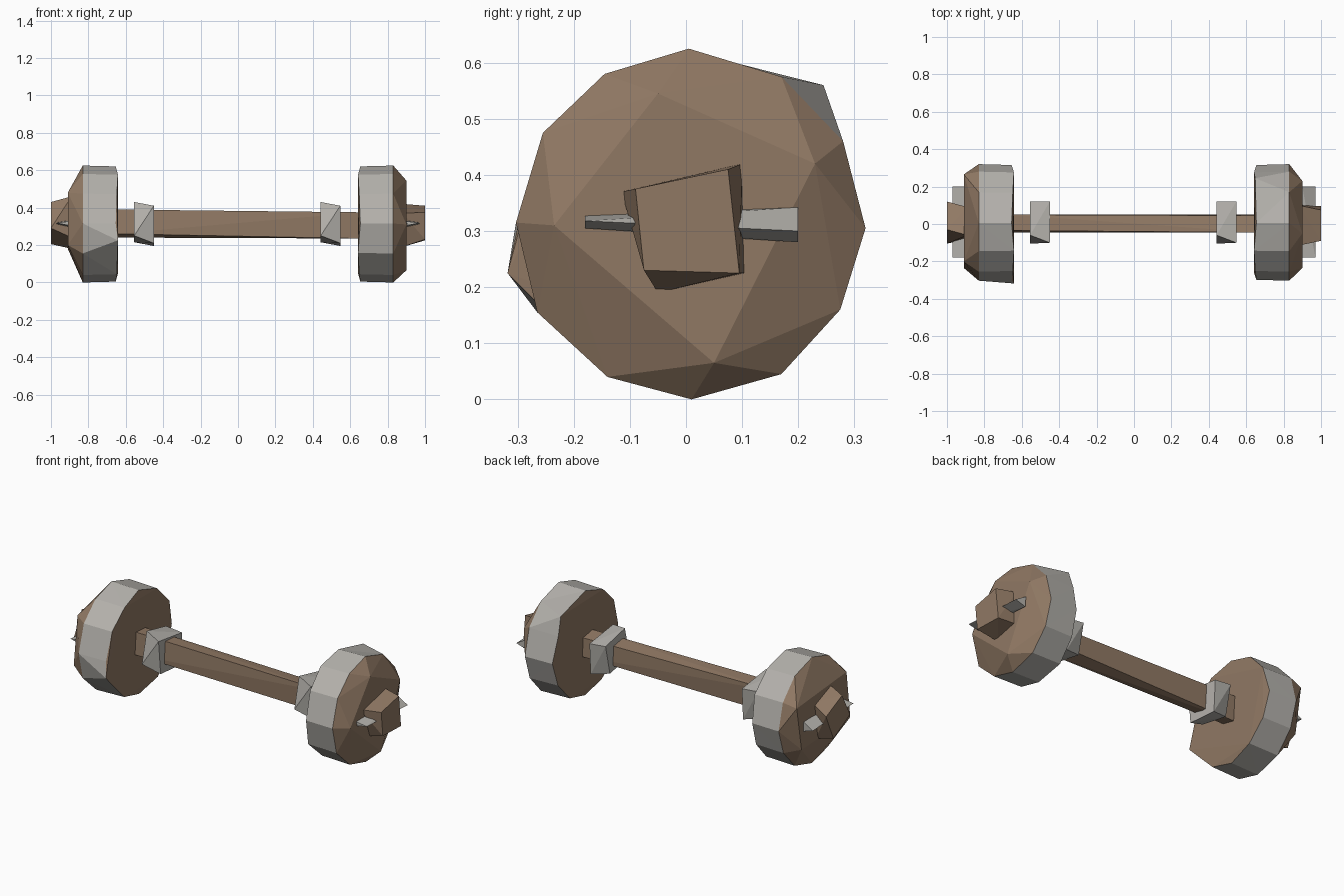
import bpy, bmesh

if "Cube" in bpy.data.objects:
    bpy.data.objects.remove(bpy.data.objects["Cube"])


def material(name, rgb):
    m = bpy.data.materials.new(name)
    m.diffuse_color = (*rgb, 1)
    m.use_nodes = True
    m.node_tree.nodes["Principled BSDF"].inputs["Base Color"].default_value = m.diffuse_color
    return m


brown = material("brown_wood", (0.28, 0.19, 0.127))
stone = material("warm_grey", (0.46, 0.445, 0.415))


def finish(name, bm, mat):
    me = bpy.data.meshes.new(name)
    bm.to_mesh(me)
    bm.free()
    me.materials.append(mat)
    bpy.context.collection.objects.link(bpy.data.objects.new(name, me))


def ring(x, yz):
    return [(x, y, z) for y, z in yz]


def hull(name, points, mat):
    bm = bmesh.new()
    verts = [bm.verts.new(p) for p in points]
    res = bmesh.ops.convex_hull(bm, input=verts)
    junk = {v for v in res["geom_interior"] + res["geom_unused"]
            if isinstance(v, bmesh.types.BMVert)}
    bmesh.ops.delete(bm, geom=list(junk), context='VERTS')
    bmesh.ops.recalc_face_normals(bm, faces=bm.faces[:])
    finish(name, bm, mat)


# Uneven twelve-sided wheel outline (y, z)
RIM = [(0.005, 0.625), (-0.145, 0.58), (-0.255, 0.475), (-0.303, 0.315),
       (-0.265, 0.155), (-0.14, 0.04), (0.01, 0.0), (0.17, 0.045),
       (0.275, 0.16), (0.32, 0.305), (0.28, 0.46), (0.17, 0.575)]


def wheel(side, s, cap_x, cap, moved):
    outer = ring(s * 0.83, RIM)
    inner_yz = [(y * 0.985, 0.31 + (z - 0.31) * 0.985) for y, z in RIM]
    for i, p in moved.items():
        inner_yz[i] = p
    # Inner edge wobbles a little along the axle
    inner = [(s * (0.648 + (0.006, -0.006, 0.0)[i % 3]), y, z)
             for i, (y, z) in enumerate(inner_yz)]
    # Stone tread band, split into triangles
    bm = bmesh.new()
    a = [bm.verts.new(p) for p in outer]
    b = [bm.verts.new(p) for p in inner]
    for i in range(12):
        j = (i + 1) % 12
        bm.faces.new((a[i], a[j], b[j]))
        bm.faces.new((a[i], b[j], b[i]))
    bmesh.ops.recalc_face_normals(bm, faces=bm.faces[:])
    if sum(f.normal.z * (f.calc_center_median().z - 0.31) for f in bm.faces) < 0:
        bmesh.ops.reverse_faces(bm, faces=bm.faces[:])
    finish(side + "_tyre", bm, stone)
    # Wooden tapered outer cap
    hull(side + "_wheel_cap", outer + ring(cap_x, cap), brown)
    # Thin wooden inner disc
    hull(side + "_wheel_inner_disc",
         inner + ring(s * 0.66, [(y * 0.97, 0.31 + (z - 0.31) * 0.97)
                                 for y, z in inner_yz]), brown)


wheel("right", 1, 0.90, [(-0.05, 0.545), (0.23, 0.42), (0.05, 0.065), (-0.235, 0.31)],
      {11: (0.245, 0.56)})
wheel("left", -1, -0.91, [(0.265, 0.44), (-0.2, 0.48), (-0.235, 0.2), (0.22, 0.18)],
      {4: (-0.318, 0.225)})

# Twisted axle beam
hull("axle",
     ring(-0.66, [(-0.045, 0.26), (0.04, 0.24), (0.05, 0.385), (-0.035, 0.39)]) +
     ring(0.66, [(-0.04, 0.235), (0.05, 0.25), (0.045, 0.36), (-0.045, 0.375)]), brown)

# Clamps around the axle
for name, x in (("left_clamp", -0.5), ("right_clamp", 0.497)):
    hull(name,
         ring(x - 0.055, [(-0.105, 0.25), (0.08, 0.215), (0.12, 0.39), (-0.06, 0.43)]) +
         ring(x + 0.05, [(-0.08, 0.21), (0.11, 0.195), (0.12, 0.38), (-0.1, 0.41)]), stone)

# Hub ends
hull("right_hub",
     ring(0.88, [(-0.115, 0.37), (0.1, 0.42), (0.105, 0.225), (-0.05, 0.19)]) +
     ring(1.0, [(-0.09, 0.375), (0.075, 0.41), (0.095, 0.225), (-0.075, 0.23)]), brown)
hull("left_hub",
     ring(-0.89, [(-0.08, 0.24), (-0.06, 0.46), (0.09, 0.4), (0.06, 0.18)]) +
     ring(-1.0, [(-0.105, 0.29), (-0.03, 0.43), (0.12, 0.36), (0.05, 0.205)]), brown)

# Wedge-shaped linch pins through the hubs
for name, s in (("left_pin", -1), ("right_pin", 1)):
    back = [(0.9, 0.342), (0.97, 0.30), (0.905, 0.28)]
    front = [(0.9, 0.327), (0.97, 0.318), (0.905, 0.305)]
    hull(name, [(s * x, 0.2, z) for x, z in back] +
         [(s * x, -0.18, z) for x, z in front], stone)
